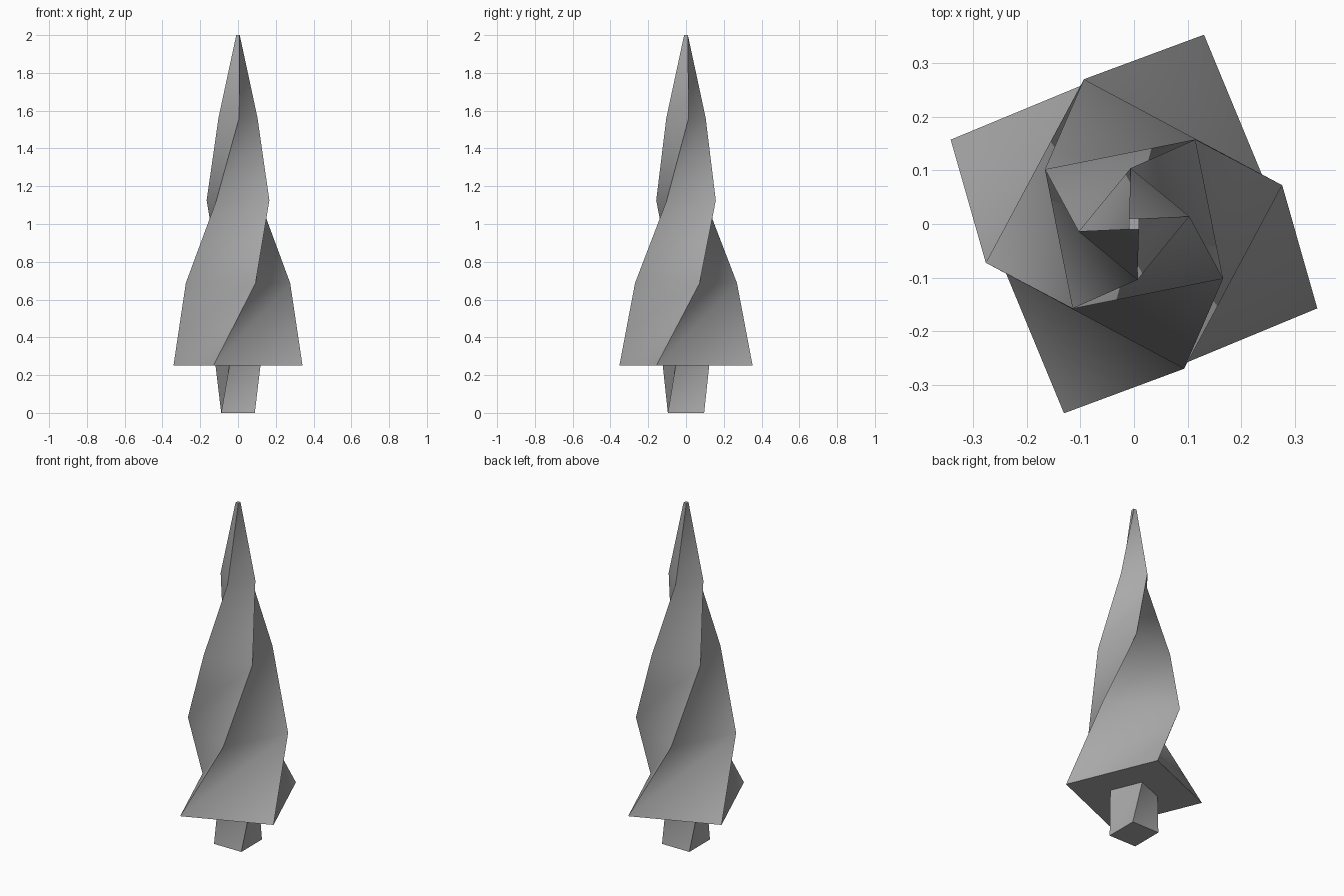
import bpy, bmesh, math
from mathutils import Matrix, Vector

cube = bpy.data.objects.get("Cube")
if cube:
    bpy.data.objects.remove(cube)

grey = bpy.data.materials.new("plain grey")
grey.use_nodes = True
colour = (0.4, 0.4, 0.4, 1)
grey.diffuse_color = colour
grey.node_tree.nodes["Principled BSDF"].inputs["Base Color"].default_value = colour

TWIST = math.pi / 2    # turn per unit of height
DEPTH_RATIO = 1.08     # depth of the section relative to its width


def twisted_block(name, z0, z1, half0, half1, steps):
    """Tapered four-sided block, twisted about z, with sharp spiral corners."""
    bm = bmesh.new()
    rings = []
    for k in range(steps + 1):
        t = k / steps
        z = z0 + (z1 - z0) * t
        a = half0 + (half1 - half0) * t
        b = a * DEPTH_RATIO
        turn = Matrix.Rotation(TWIST * z, 3, 'Z')
        corners = [(-a, -b), (a, -b), (a, b), (-a, b)]
        rings.append([bm.verts.new(turn @ Vector((x, y, z))) for x, y in corners])
    # sides, split along the inward diagonal
    for low, high in zip(rings, rings[1:]):
        for i in range(4):
            j = (i + 1) % 4
            for tri in ((low[i], low[j], high[j]), (low[i], high[j], high[i])):
                bm.faces.new(tri).smooth = True
            bm.edges.get((low[i], high[i])).smooth = False
    # caps
    for cap in (rings[0][::-1], rings[-1]):
        for edge in bm.faces.new(cap).edges:
            edge.smooth = False
    mesh = bpy.data.meshes.new(name)
    bm.to_mesh(mesh)
    bm.free()
    mesh.materials.append(grey)
    obj = bpy.data.objects.new(name, mesh)
    bpy.context.collection.objects.link(obj)
    return obj


twisted_block("trunk", 0, 0.25, 0.089, 0.089, 1)
twisted_block("foliage", 0.25, 2, 0.2555, 0.0092, 4)
